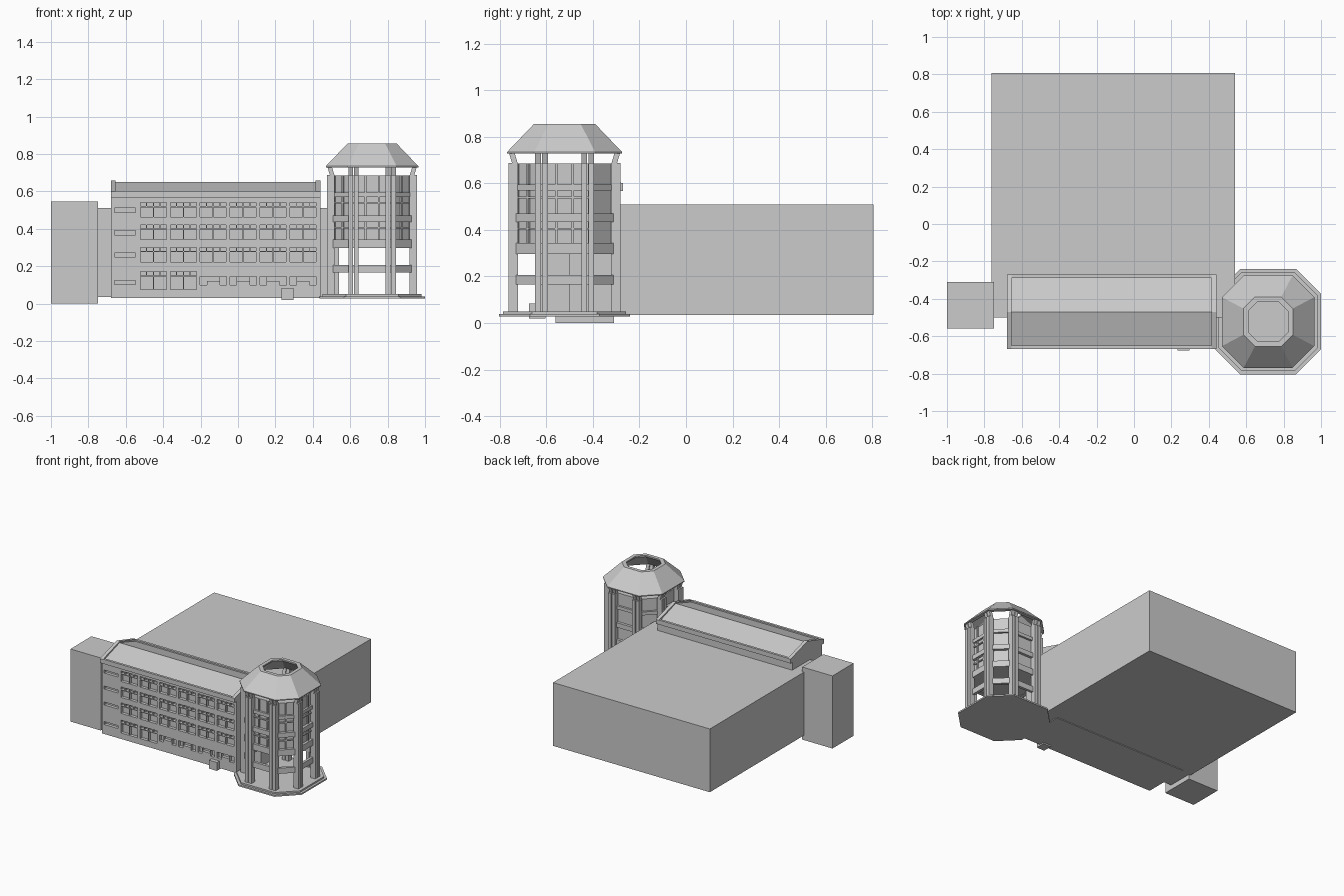
import bpy, bmesh, math
from mathutils import Vector

if "Cube" in bpy.data.objects:
    bpy.data.objects.remove(bpy.data.objects["Cube"])

stone = bpy.data.materials.new("light_grey_stone")
stone.diffuse_color = (0.6, 0.6, 0.6, 1)
stone.use_nodes = True
stone.node_tree.nodes["Principled BSDF"].inputs["Base Color"].default_value = stone.diffuse_color


def finish(name, bm):
    bmesh.ops.recalc_face_normals(bm, faces=bm.faces)
    me = bpy.data.meshes.new(name)
    bm.to_mesh(me)
    bm.free()
    me.materials.append(stone)
    ob = bpy.data.objects.new(name, me)
    bpy.context.collection.objects.link(ob)
    return ob


def hexa(bm, low, high):
    """Join two four-point rings into a closed block."""
    a = [bm.verts.new(p) for p in low]
    b = [bm.verts.new(p) for p in high]
    bm.faces.new(a[::-1])
    bm.faces.new(b)
    for i in range(4):
        j = (i + 1) % 4
        bm.faces.new((a[i], a[j], b[j], b[i]))


def block(bm, x0, x1, y0, y1, z0, z1):
    ring = [(x0, y0), (x1, y0), (x1, y1), (x0, y1)]
    hexa(bm, [(x, y, z0) for x, y in ring], [(x, y, z1) for x, y in ring])


def box(name, *dims):
    bm = bmesh.new()
    block(bm, *dims)
    return finish(name, bm)


def extrude_x(name, profile, x0, x1):
    bm = bmesh.new()
    a = [bm.verts.new((x0, y, z)) for y, z in profile]
    b = [bm.verts.new((x1, y, z)) for y, z in profile]
    bm.faces.new(a)
    bm.faces.new(b[::-1])
    n = len(a)
    for i in range(n):
        j = (i + 1) % n
        bm.faces.new((a[i], a[j], b[j], b[i]))
    return finish(name, bm)


# Rear hall, left annex, small entrance block
box("rear_hall", -0.763, 0.54, -0.5, 0.807, 0.035, 0.51)
box("left_annex", -1.0, -0.748, -0.56, -0.31, 0.0, 0.545)
box("entrance_block", 0.232, 0.297, -0.675, -0.605, 0.02, 0.083)

# Front wing with recessed windows
wing = box("front_wing", -0.68, 0.44, -0.645, -0.29, 0.03, 0.57)
bm = bmesh.new()


def cut(x0, x1, z0, z1):
    block(bm, x0, x1, -0.7, -0.622, z0, z1)


floors = (0.075, 0.222, 0.342, 0.462)
for r, z in enumerate(floors):
    cut(-0.66, -0.547, z + 0.026, z + 0.048)
    for c in range(6):
        x = -0.522 + c * 0.16
        if r == 0 and c > 1:      # shop front openings
            cut(x, x + 0.035, 0.1, 0.145)
            cut(x + 0.037, x + 0.103, 0.12, 0.145)
            cut(x + 0.105, x + 0.14, 0.1, 0.145)
            continue
        h = 0.07 if r == 0 else 0.053
        for i in range(2):
            cut(x + i * 0.072, x + i * 0.072 + 0.067, z, z + h)
        for i in range(4):
            cut(x + i * 0.036, x + i * 0.036 + 0.031, z + h + 0.006, z + h + 0.026)
cutter = finish("window_cutter", bm)
cutter.hide_render = True
mod = wing.modifiers.new("windows", 'BOOLEAN')
mod.object = cutter
mod.solver = 'EXACT'
dg = bpy.context.evaluated_depsgraph_get()
wing.data = bpy.data.meshes.new_from_object(wing.evaluated_get(dg))
wing.modifiers.clear()
bpy.data.objects.remove(cutter)

# Cornice and gable roof with raised rim
box("cornice", -0.68, 0.44, -0.668, -0.27, 0.568, 0.592)
extrude_x("roof", [(-0.655, 0.59), (-0.47, 0.65), (-0.283, 0.59)], -0.655, 0.415)
for n, x in (("left", -0.68), ("right", 0.415)):
    extrude_x("gable_rim_" + n, [(-0.668, 0.59), (-0.668, 0.6), (-0.47, 0.659),
                                 (-0.27, 0.6), (-0.27, 0.59)], x, x + 0.025)
for n, y in (("front", -0.668), ("back", -0.288)):
    box("eave_rim_" + n, -0.655, 0.415, y, y + 0.018, 0.59, 0.602)

# Octagonal tower
CX, CY, K = 0.717, -0.522, 0.53


def octagon(a, z):
    h = a * K
    pts = [(-h, -a), (h, -a), (a, -h), (a, h), (h, a), (-h, a), (-a, h), (-a, -h)]
    return [Vector((CX + x, CY + y, z)) for x, y in pts]


def loft(name, rings, closed=False):
    bm = bmesh.new()
    vs = [[bm.verts.new(p) for p in octagon(a, z)] for a, z in rings]
    pairs = list(zip(vs, vs[1:]))
    if closed:
        pairs.append((vs[-1], vs[0]))
    else:
        bm.faces.new(vs[0][::-1])
        bm.faces.new(vs[-1])
    for a, b in pairs:
        for i in range(8):
            j = (i + 1) % 8
            bm.faces.new((a[i], a[j], b[j], b[i]))
    return finish(name, bm)


def band(name, inner, outer, z0, z1):
    loft(name, [(outer, z0), (outer, z1), (inner, z1), (inner, z0)], True)


loft("tower_lower_step", [(0.282, 0.027), (0.282, 0.038)])
loft("tower_upper_step", [(0.265, 0.038), (0.265, 0.05)])
loft("tower_core", [(0.2, 0.3), (0.2, 0.685)])
band("balcony_band", 0.2, 0.22, 0.165, 0.207)
band("lower_band", 0.19, 0.22, 0.297, 0.343)
band("middle_band", 0.19, 0.22, 0.435, 0.47)
band("upper_band", 0.19, 0.215, 0.57, 0.595)
loft("tower_roof", [(0.247, 0.728), (0.247, 0.735), (0.132, 0.855), (0.106, 0.855),
                    (0.106, 0.845), (0.222, 0.728)], True)

# Window bars on the visible tower faces
bm = bmesh.new()
ring = octagon(0.2, 0)
for i in (7, 0, 1, 2):
    p, q = ring[i], ring[(i + 1) % 8]
    t = (q - p).normalized()
    n = Vector((t.y, -t.x, 0))
    width = (q - p).length

    def bar(s0, s1, z0, z1):
        r = [p + t * s0, p + t * s0 + n * 0.01, p + t * s1 + n * 0.01, p + t * s1]
        hexa(bm, [v + Vector((0, 0, z0)) for v in r], [v + Vector((0, 0, z1)) for v in r])

    panes = 3 if i % 2 == 0 else 2
    for z0, z1 in ((0.343, 0.435), (0.47, 0.57), (0.595, 0.685)):
        for k in range(panes + 1):
            s = width * k / panes
            bar(max(0, s - 0.005), min(width, s + 0.005), z0, z1)
        if z0 < 0.59:
            bar(0, width, z1 - 0.034, z1 - 0.026)
finish("tower_window_bars", bm)

# Paired columns at each corner, with leaning roof struts
bm = bmesh.new()
for i in (0, 2, 4, 6):
    ring = octagon(0.24, 0)
    p, q = ring[i], ring[i + 1]
    t = (q - p).normalized()
    n = Vector((t.y, -t.x, 0))
    for c, d in ((p, t), (q, -t)):
        for s in (0.0, 0.03):
            r = [c + d * s, c + d * (s + 0.025),
                 c + d * (s + 0.025) - n * 0.04, c + d * s - n * 0.04]
            up = lambda z, o=0.0: [v + n * o + Vector((0, 0, z)) for v in r]
            hexa(bm, up(0.05), up(0.688))
            r = [r[0] - n * 0.014, r[1] - n * 0.014, r[2] + n * 0.002, r[3] + n * 0.002]
            hexa(bm, up(0.688), up(0.735, 0.014))
finish("tower_columns", bm)
